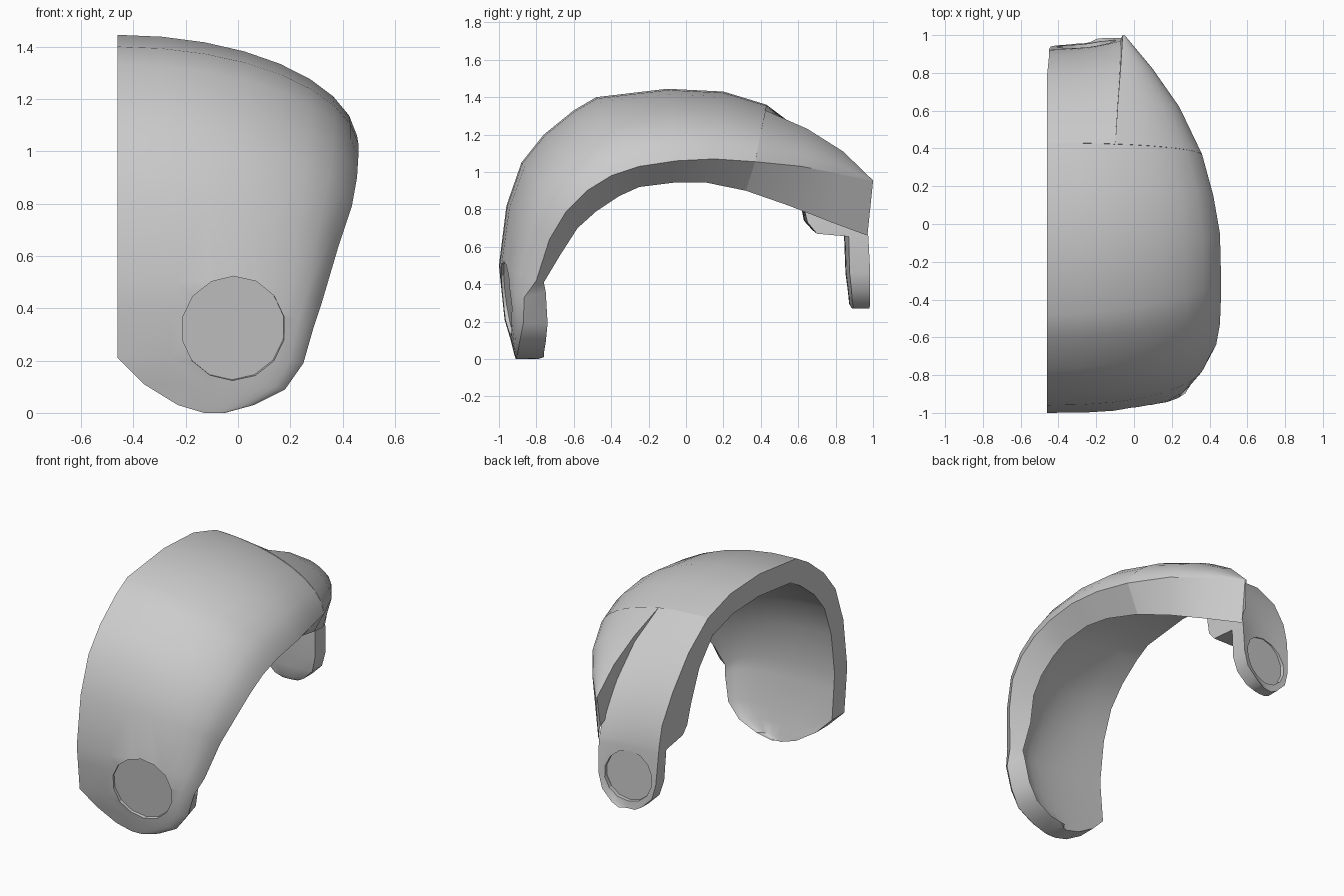
import bpy, bmesh, math
from mathutils import Vector

if "Cube" in bpy.data.objects:
    bpy.data.objects.remove(bpy.data.objects["Cube"])

STEPS = 8


def clamp(v):
    return min(1, max(0, v))


def arc(a, b, t0, t1, e):
    """Section from a to b along part of a (super)ellipse between angles t0 and t1."""
    def sc(deg):
        t = math.radians(deg)
        return math.sin(t) ** e, math.cos(t) ** e
    (s0, c0), (s1, c1) = sc(t0), sc(t1)
    pts = []
    for i in range(STEPS + 1):
        s, c = sc(t0 + (t1 - t0) * i / STEPS)
        s, c = (s - s0) / (s1 - s0), (c0 - c) / (c0 - c1)
        pts.append((a[0] + (b[0] - a[0]) * s,
                    a[1] + (b[1] - a[1]) * c,
                    a[2] + (b[2] - a[2]) * c))
    return pts


def loft(name, stations, inner_left, t0, t1, inset):
    """Thick sheet: each station = outer left xyz, outer right xyz, inner right yz.
    inset tilts the rim under the shell; the pad at the bottom has a squarer section."""
    bm = bmesh.new()
    rings = []
    for s in stations:
        d = inset * (.3 + .7 * clamp((s[5] - .3) / .3)) * clamp((1 - s[4]) / .6)
        e = .75 + .25 * clamp((s[2] - .5) / .6) if t0 == 0 else 1
        in_right = (s[3] - d, s[6], s[7])
        ring = arc(s[0:3], s[3:6], t0, t1, e) + arc(inner_left(s), in_right, t0, t1, e)[::-1]
        rings.append([bm.verts.new(p) for p in ring])
    n = len(rings[0])
    for a, b in zip(rings, rings[1:]):
        for i in range(n):
            j = (i + 1) % n
            bm.faces.new((a[i], a[j], b[j], b[i]))
        # crisp rim edges
        for i in (0, STEPS, STEPS + 1, n - 1):
            bm.edges.get((a[i], b[i])).smooth = False
    for ring in (rings[0], rings[-1]):
        for i in range(STEPS):
            bm.faces.new((ring[i], ring[i + 1], ring[n - 2 - i], ring[n - 1 - i]))
    bmesh.ops.recalc_face_normals(bm, faces=bm.faces)
    me = bpy.data.meshes.new(name)
    bm.to_mesh(me)
    bm.free()
    ob = bpy.data.objects.new(name, me)
    bpy.context.collection.objects.link(ob)
    return ob


def recess(ob, floor, normal, radius, sides):
    """Cut a shallow round pocket whose floor centre and facing are given."""
    n = Vector(normal).normalized()
    bpy.ops.mesh.primitive_cylinder_add(
        vertices=sides, radius=radius, depth=0.3, location=Vector(floor) + n * 0.15,
        rotation=n.to_track_quat('Z', 'Y').to_euler())
    cutter = bpy.context.object
    mod = ob.modifiers.new("recess", 'BOOLEAN')
    mod.operation, mod.solver, mod.object = 'DIFFERENCE', 'EXACT', cutter
    bpy.context.view_layer.objects.active = ob
    bpy.ops.object.modifier_apply(modifier=mod.name)
    bpy.data.objects.remove(cutter)


def smooth(ob):
    bpy.ops.object.select_all(action='DESELECT')
    ob.select_set(True)
    bpy.context.view_layer.objects.active = ob
    bpy.ops.object.shade_smooth_by_angle(angle=math.radians(32), keep_sharp_edges=True)


# Main shell: rounded front pad, rising over the top
shell = [
    (-.13, -.91, 0, -.05, -.905, 0, -.76, .01),
    (-.23, -.92, .03, .06, -.90, .03, -.76, .03),
    (-.36, -.94, .11, .18, -.89, .09, -.75, .09),
    (-.46, -.97, .21, .25, -.87, .19, -.74, .19),
    (-.46, -.99, .40, .29, -.865, .33, -.75, .36),
    (-.46, -1.0, .50, .32, -.80, .42, -.76, .41),
    (-.46, -.96, .82, .385, -.73, .64, -.67, .56),
    (-.46, -.88, 1.05, .435, -.64, .79, -.58, .70),
    (-.46, -.76, 1.20, .455, -.53, .90, -.48, .79),
    (-.46, -.60, 1.33, .46, -.40, .98, -.36, .87),
    (-.46, -.48, 1.40, .46, -.25, 1.03, -.25, .92),
    (-.46, -.10, 1.445, .455, -.05, 1.06, -.05, .945),
    (-.46, .20, 1.43, .42, .15, 1.07, .10, .945),
    (-.46, .43, 1.36, .36, .37, 1.055, .32, .90),
]
# Rear flank: narrows to a point beside the strap
flank = [
    (-.10, .424, 1.33, .36, .37, 1.055, .32, .90),
    (-.085, .65, 1.23, .24, .62, 1.03, .55, .82),
    (-.07, .84, 1.11, .10, .82, .99, .78, .73),
    (-.06, 1.0, .955, -.05, 1.0, .95, .97, .66),
]
# Rear strap: thick inside, ending in a rounded lug
strap = [
    (-.46, .43, 1.36, -.10, .424, 1.33, .37, 1.21),
    (-.46, .63, 1.21, -.08, .65, 1.19, .53, 1.05),
    (-.46, .79, 1.02, -.065, .82, 1.00, .62, .85),
    (-.45, .89, .83, -.055, .93, .82, .65, .73),
    (-.45, .92, .70, -.055, .97, .68, .70, .67),
    (-.45, .925, .66, -.055, .975, .655, .87, .655),
    (-.44, .94, .46, -.06, .985, .46, .875, .46),
    (-.415, .945, .365, -.085, .985, .365, .885, .365),
    (-.345, .95, .295, -.155, .985, .295, .89, .295),
    (-.30, .955, .27, -.20, .98, .27, .90, .27),
]

shell_ob = loft("shell", shell,
                lambda s: (s[0], s[1] * .87, s[2] - .15 * max(0, s[2] - .5)),
                0, 85, .12)
flank_ob = loft("rear_flank", flank,
                lambda s: (s[0] - .01, s[1] * .35 + s[6] * .65, s[2] * .35 + s[7] * .65),
                26, 85, .12)
strap_ob = loft("rear_strap", strap,
                lambda s: (s[0], s[6] + (s[1] - s[4]) * .5, s[7] + (s[2] - s[5])),
                0, 26, 0)

# Round pockets on the front pad and rear lug
recess(shell_ob, (-.02, -.94, .325), (.12, -1, -.13), .2, 14)
recess(strap_ob, (-.25, .93, .475), (-.1, 1, 0), .16, 14)

for ob in (shell_ob, flank_ob, strap_ob):
    smooth(ob)
